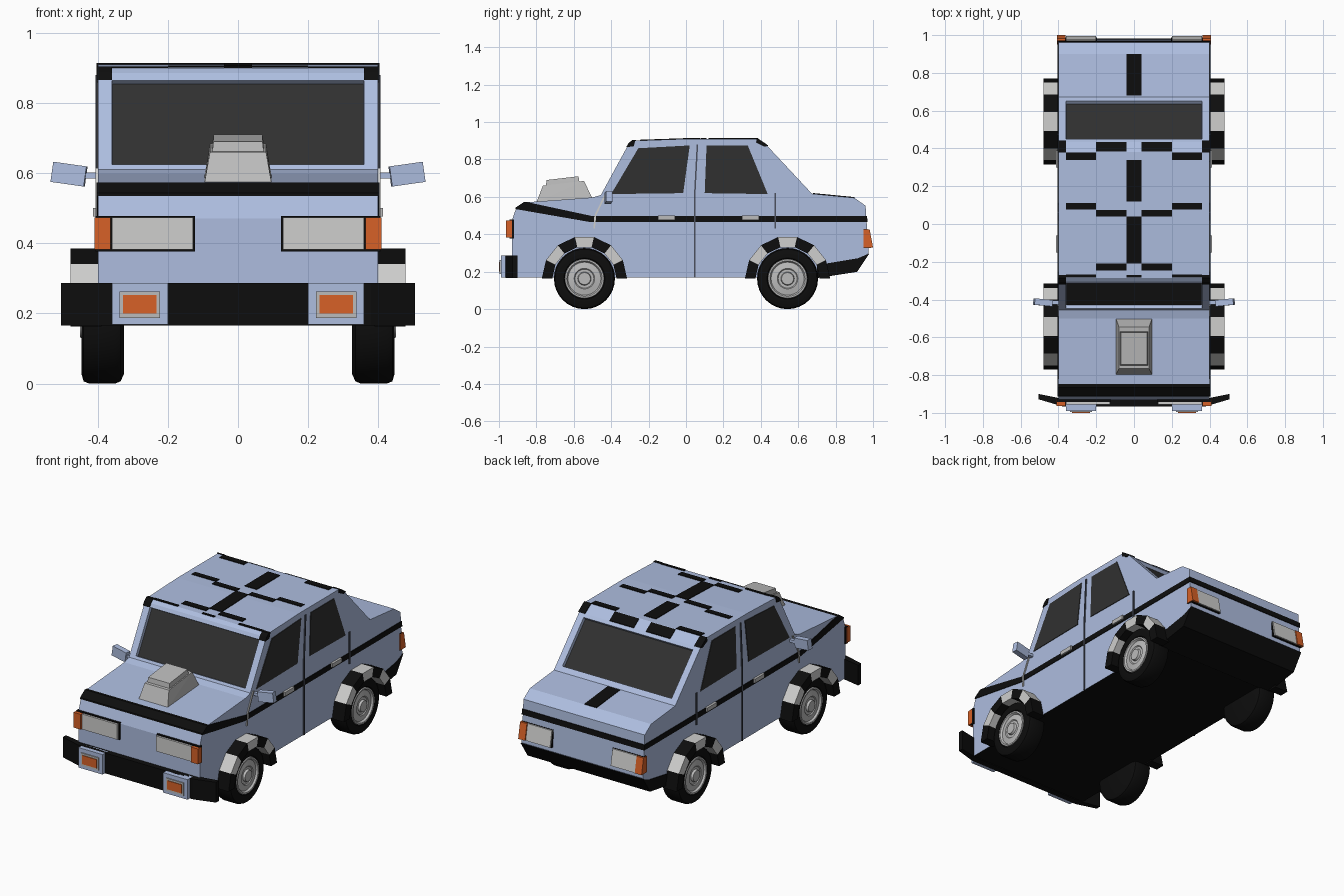
import bpy, bmesh, math
from mathutils import Vector, Matrix

cube = bpy.data.objects.get("Cube")
if cube:
    bpy.data.objects.remove(cube, do_unlink=True)


def material(name, r, g, b):
    m = bpy.data.materials.new(name)
    m.use_nodes = True
    m.diffuse_color = (r, g, b, 1)
    node = next(n for n in m.node_tree.nodes if n.type == 'BSDF_PRINCIPLED')
    node.inputs["Base Color"].default_value = (r, g, b, 1)
    return m


BLUE = material("pale blue paint", .42, .51, .74)
BLACK = material("black trim", .004, .004, .004)
GLASS = material("dark glass", .03, .03, .03)
WHITE = material("white lamp", .62, .62, .61)
GREY = material("light grey metal", .5, .5, .5)
ORANGE = material("orange lamp", .68, .12, .02)
SEAM = material("seam grey", .07, .08, .11)


def finish(name, bm, *mats, smooth=False):
    bmesh.ops.recalc_face_normals(bm, faces=bm.faces)
    mesh = bpy.data.meshes.new(name)
    bm.to_mesh(mesh)
    bm.free()
    for m in mats:
        mesh.materials.append(m)
    ob = bpy.data.objects.new(name, mesh)
    bpy.context.collection.objects.link(ob)
    if smooth:
        bpy.ops.object.select_all(action='DESELECT')
        ob.select_set(True)
        bpy.context.view_layer.objects.active = ob
        bpy.ops.object.shade_smooth_by_angle(angle=math.radians(35))
    return ob


def prism_bm(pts, lo, hi, axis='x'):
    """Extrude a yz outline along x, or an xy outline along z."""
    bm = bmesh.new()
    place = (lambda p, t: (t, *p)) if axis == 'x' else (lambda p, t: (*p, t))
    a, b = ([bm.verts.new(place(p, t)) for p in pts] for t in (lo, hi))
    bm.faces.new(a)
    bm.faces.new(b)
    for i in range(len(pts)):
        j = (i + 1) % len(pts)
        bm.faces.new((a[i], a[j], b[j], b[i]))
    return bm


def prism(name, pts, lo, hi, mat, axis='x'):
    return finish(name, prism_bm(pts, lo, hi, axis), mat)


def box(name, x, y, z, mat):
    return prism(name, [(y[0], z[0]), (y[1], z[0]), (y[1], z[1]), (y[0], z[1])], *x, mat)


def mirrored(s, a, b):
    return sorted((s * a, s * b))


def lathe(name, profile, s, y, z, mat):
    """Spin an (x, radius) profile around a wheel axle."""
    bm = bmesh.new()
    vs = [bm.verts.new((s * x, y, z + r)) for x, r in profile]
    es = [bm.edges.new(e) for e in zip(vs, vs[1:])]
    bmesh.ops.spin(bm, geom=vs + es, cent=(0, y, z), axis=(1, 0, 0),
                   angle=math.tau, steps=32, use_merge=True)
    bmesh.ops.remove_doubles(bm, verts=bm.verts, dist=1e-5)
    return finish(name, bm, mat, smooth=True)


# Body shell: side outline extruded across, glass recessed, floor black
top = [(-.908, .54), (-.865, .57), (-.5, .597), (-.455, .61), (-.447, .625),
       (-.316, .865), (-.305, .885), (-.285, .9), (0, .91), (.38, .91),
       (.435, .872), (.45, .856), (.65, .642), (.673, .617), (.9, .595), (.96, .553)]
lower = [(.977, .3), (.913, .203), (.7, .17), (-.93, .17), (-.932, .47)]
bm = prism_bm(top + lower, -.4, .4)
bmesh.ops.recalc_face_normals(bm, faces=bm.faces)
for x in (-.36, .36):
    bmesh.ops.bisect_plane(bm, geom=bm.verts[:] + bm.edges[:] + bm.faces[:],
                           plane_co=(x, 0, 0), plane_no=(1, 0, 0))
bm.normal_update()
glass = []
for f in bm.faces:
    c = f.calc_center_median()
    if f.normal.z < -.9:
        f.material_index = 1
    if abs(c.x) < .1 and .7 < c.z < .8:
        glass.append(f)
bmesh.ops.inset_individual(bm, faces=glass, thickness=.002, depth=-.02)
for f in glass:
    f.material_index = 2
finish("body", bm, BLUE, BLACK, GLASS)

# Belt stripe and rear skirt wrap right around the body
prism("belt_stripe", [(-.912, .535), (-.91, .543), (-.866, .573), (-.85, .572), (-.5, .497),
                      (.968, .497), (.971, .465), (-.51, .465)], -.404, .404, BLACK)
prism("rear_skirt", [(.7, .166), (.915, .199), (.981, .298), (.92, .272), (.7, .235)],
      -.404, .404, BLACK)


# Painted dashes on the roof and boot follow the outline height
def height(y):
    for (a, h), (b, k) in zip(top, top[1:]):
        if a <= y <= b:
            return h + (k - h) * (y - a) / (b - a)


def dash(name, x, y0, y1):
    a, b = height(y0), height(y1)
    prism(name, [(y0, a - .003), (y1, b - .003), (y1, b + .004), (y0, a + .004)], *x, BLACK)


for y0, y1 in ((.68, .9), (.12, .34), (0, .04), (-.21, 0)):
    dash("centre_dash", (-.04, .04), y0, y1)
dash("front_edge_dash", (-.04, .04), -.284, -.27)
for s in (-1, 1):
    for y0, y1 in ((.385, .435), (.04, .075), (-.245, -.208)):
        dash("inner_dash", mirrored(s, .04, .2), y0, y1)
    for y0, y1 in ((.34, .378), (.078, .11), (-.284, -.268)):
        dash("outer_dash", mirrored(s, .2, .36), y0, y1)
    prism("front_roof_corner", [(-.32, .866), (-.307, .888), (-.287, .904), (-.27, .904),
                                (-.28, .87)], *mirrored(s, .36, .404), BLACK)
    prism("rear_roof_corner", [(.378, .914), (.383, .914), (.441, .874), (.42, .868),
                               (.375, .89)], *mirrored(s, .36, .404), BLACK)

# Parts that repeat on both sides
for s, side in ((-1, "right"), (1, "left")):
    skin = mirrored(s, .398, .404)
    prism(side + "_front_window", [(-.4, .615), (-.255, .86), (.02, .875), (-.015, .62)],
          *skin, GLASS)
    prism(side + "_rear_window", [(.1, .62), (.11, .875), (.33, .875), (.437, .615)],
          *skin, GLASS)
    thin = mirrored(s, .398, .406)
    prism(side + "_door_seam", [(.042, .17), (.05, .17), (.05, .6), (.065, .88), (.057, .88),
                                (.042, .6)], *thin, SEAM)
    box(side + "_rear_seam", thin, (.472, .48), (.43, .62), SEAM)
    prism(side + "_front_seam", [(-.495, .43), (-.487, .43), (-.48, .5), (-.425, .615),
                                 (-.435, .615), (-.49, .5)], *thin, WHITE)
    for y in (-.15, .3):
        box(side + "_door_handle", mirrored(s, .4, .414), (y, y + .09), (.476, .5), GREY)

    # Door mirror
    box(side + "_mirror_arm", mirrored(s, .395, .44), (-.425, -.405), (.585, .602), BLUE)
    m = box(side + "_mirror", (-.048, .048), (-.017, .017), (-.029, .029), BLUE)
    m.matrix_world = (Matrix.Translation((s * .482, -.415, .597))
                      @ Matrix.Rotation(-s * .14, 4, 'Y') @ Matrix.Rotation(s * .1, 4, 'Z'))

    # Headlamp, fog lamp and tail lamp
    box(side + "_headlamp_frame", mirrored(s, .122, .407), (-.943, -.92), (.377, .478), BLACK)
    box(side + "_headlamp", mirrored(s, .128, .359), (-.955, -.92), (.382, .473), WHITE)
    box(side + "_front_indicator", mirrored(s, .363, .41), (-.963, -.93), (.382, .473), ORANGE)
    box(side + "_fog_housing", mirrored(s, .2, .36), (-.99, -.94), (.168, .287), BLUE)
    box(side + "_fog_frame", mirrored(s, .222, .338), (-.996, -.98), (.187, .263), GREY)
    box(side + "_fog_lamp", mirrored(s, .232, .328), (-1, -.99), (.2, .252), ORANGE)
    for name, x, mat, out in (("tail_lamp_frame", (.195, .403), BLACK, .978),
                              ("tail_lamp", (.2, .36), WHITE, .986),
                              ("rear_indicator", (.362, .407), ORANGE, .99)):
        pad = .003 if mat == BLACK else 0
        prism(f"{side}_{name}", [(.95, .33 - pad), (out + .01, .33 - pad),
                                 (out - .008, .425 + pad), (.95, .425 + pad)],
              *mirrored(s, *x), mat)

    # Wheels with striped arches
    for y, end in ((-.543, "front"), (.543, "rear")):
        n = f"{end}_{side}_"
        lathe(n + "tyre", [(.325, 0), (.325, .135), (.335, .157), (.35, .163), (.425, .163),
                           (.44, .157), (.447, .135), (.445, .11), (.43, .103)],
              s, y, .163, BLACK)
        lathe(n + "rim", [(.425, .107), (.447, .104), (.447, .095), (.436, .088), (.442, .055),
                          (.437, .05), (.437, .036), (.45, .032), (.45, 0)], s, y, .163, GREY)
        for i in range(7):
            arc = [(r, math.pi * k / 7) for r, k in
                   ((.172, i), (.228, i), (.228, i + 1), (.172, i + 1))]
            prism(n + "arch", [(y + r * math.cos(a), .163 + r * math.sin(a)) for r, a in arc],
                  *mirrored(s, .39, .478), WHITE if i % 2 else BLACK)

# Front bumper with swept ends
half = [(.38, -.965), (.505, -.928), (.505, -.9), (.38, -.925)]
prism("front_bumper", half + [(-x, y) for x, y in reversed(half)], .166, .287, BLACK, 'z')


# Bonnet scoop: stacked tapered blocks
def frustum(name, base, cap):
    bm = bmesh.new()
    for w, y0, y1, z0, z1 in (base, cap):
        for x in (-w, w):
            bm.verts.new((x, y0, z0))
            bm.verts.new((x, y1, z1))
    bmesh.ops.convex_hull(bm, input=bm.verts)
    bmesh.ops.dissolve_limit(bm, angle_limit=.01, verts=bm.verts, edges=bm.edges)
    return finish(name, bm, GREY)


frustum("scoop_base", (.096, -.8, -.5, .57, .59), (.08, -.765, -.545, .66, .685))
frustum("scoop_top", (.074, -.75, -.57, .655, .68), (.07, -.745, -.575, .69, .71))
